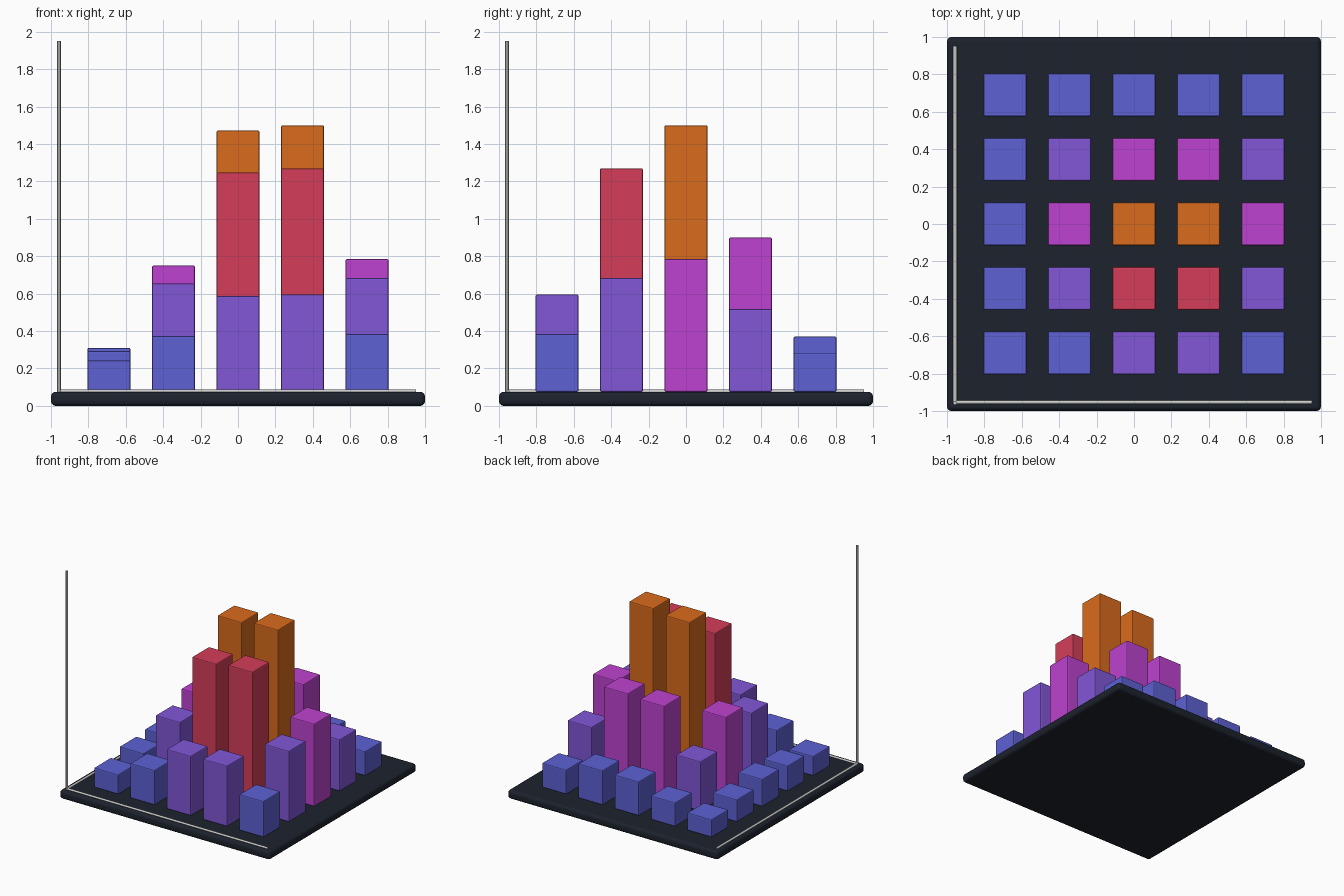
import bpy
from math import pi

if "Cube" in bpy.data.objects:
    bpy.data.objects.remove(bpy.data.objects["Cube"])

PITCH, BAR_W, BASE_TOP = 0.345, 0.23, 0.075


def material(name, rgb):
    m = bpy.data.materials.new(name)
    m.diffuse_color = (*rgb, 1)
    m.use_nodes = True
    m.node_tree.nodes["Principled BSDF"].inputs["Base Color"].default_value = m.diffuse_color
    return m


def box(name, center, size, bevel, segments, mat):
    bpy.ops.mesh.primitive_cube_add(size=1, location=center)
    o = bpy.context.object
    o.name = name
    o.scale = size
    bpy.ops.object.transform_apply(location=False, rotation=False, scale=True)
    b = o.modifiers.new("bevel", 'BEVEL')
    b.width, b.segments = bevel, segments
    o.data.materials.append(mat)
    return o


def rod(name, center, length, rotation=(0, 0, 0)):
    bpy.ops.mesh.primitive_cylinder_add(vertices=12, radius=0.01, depth=length,
                                        location=center, rotation=rotation)
    o = bpy.context.object
    o.name = name
    o.data.materials.append(silver)
    bpy.ops.object.shade_smooth_by_angle()


dark = material("dark_slate", (0.012, 0.016, 0.026))
silver = material("silver", (0.6, 0.6, 0.6))
# Height bands: upper limit and colour
bands = [(0.45, material("blue", (0.11, 0.12, 0.65))),
         (0.72, material("purple", (0.22, 0.095, 0.68))),
         (1.05, material("magenta", (0.51, 0.055, 0.63))),
         (1.38, material("red", (0.66, 0.048, 0.1))),
         (9.0, material("orange", (0.7, 0.145, 0.012)))]

# Base plate
box("base_plate", (0, 0, BASE_TOP / 2), (2, 2, BASE_TOP), 0.025, 3, dark)

# Bars: a hill-shaped surface, product of an x profile and a y profile
x_profile = [0.095, 0.535, 1.257, 1.285, 0.57]
y_profile = [0.296, 0.821, 1.0, 0.533, 0.121]
for j, gy in enumerate(y_profile):
    for i, fx in enumerate(x_profile):
        top = 0.215 + fx * gy
        mat = next(m for limit, m in bands if top < limit)
        h = top - BASE_TOP
        box(f"bar_{i}_{j}", ((i - 2) * PITCH, (j - 2) * PITCH, BASE_TOP + h / 2),
            (BAR_W, BAR_W, h), 0.008, 2, mat)

# Axis rods along the left and front edges, and the upright post
A = -0.957
rod("x_axis_rod", (-0.003, -0.953, 0.077), 1.91, (0, pi / 2, 0))
rod("y_axis_rod", (A, -0.003, 0.077), 1.91, (pi / 2, 0, 0))
rod("z_axis_post", (A, A, 1.01), 1.88)
